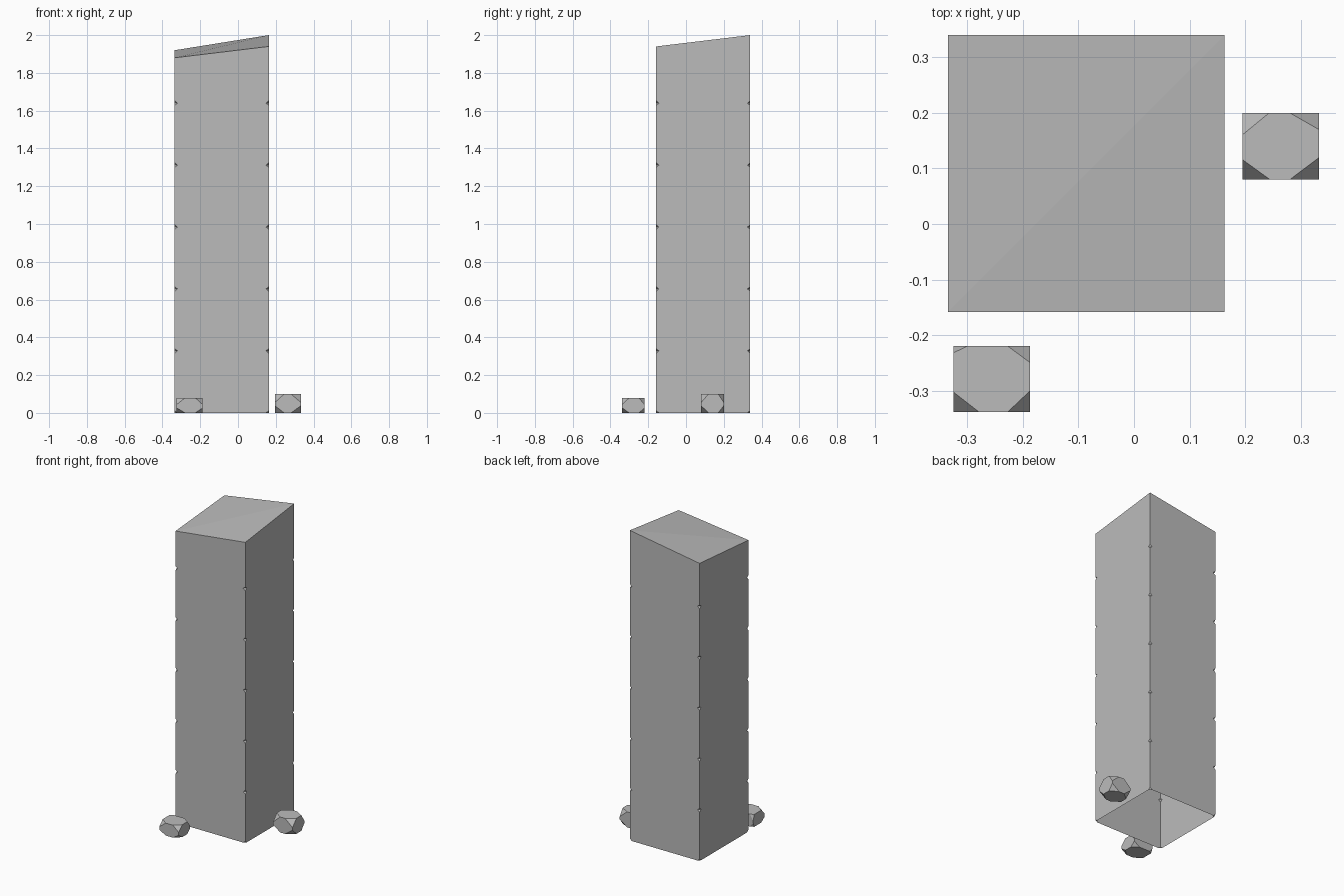
import bpy, bmesh

if "Cube" in bpy.data.objects:
    bpy.data.objects.remove(bpy.data.objects["Cube"])

stone = bpy.data.materials.new("grey stone")
stone.diffuse_color = (0.5, 0.5, 0.5, 1)
stone.use_nodes = True
stone.node_tree.nodes["Principled BSDF"].inputs["Base Color"].default_value = stone.diffuse_color


def finish(name, bm):
    bmesh.ops.recalc_face_normals(bm, faces=bm.faces[:])
    mesh = bpy.data.meshes.new(name)
    bm.to_mesh(mesh)
    bm.free()
    mesh.materials.append(stone)
    bpy.context.collection.objects.link(bpy.data.objects.new(name, mesh))


# Pillar: square shaft with nicked corner edges, slanted top, open base
X0, X1, Y0, Y1 = -0.335, 0.163, -0.158, 0.34
corners = [(X0, Y0), (X1, Y0), (X1, Y1), (X0, Y1)]
along = [(1, 0), (0, 1), (-1, 0), (0, -1)]   # direction towards the next corner
tops = [1.88, 1.94, 2.0, 1.92]
levels = [0.328 * k for k in range(6)]
DEPTH, HALF = 0.015, 0.013

bm = bmesh.new()
nicks = []
for z in levels:
    ring = []
    for i, (x, y) in enumerate(corners):
        a, b = along[i], along[i - 1]
        nick = {
            "next": bm.verts.new((x + a[0] * DEPTH, y + a[1] * DEPTH, z)),
            "prev": bm.verts.new((x - b[0] * DEPTH, y - b[1] * DEPTH, z)),
            "up": bm.verts.new((x, y, z + HALF)),
        }
        bm.faces.new((nick["next"], nick["up"], nick["prev"]))
        if z > 0:
            nick["down"] = bm.verts.new((x, y, z - HALF))
            bm.faces.new((nick["next"], nick["prev"], nick["down"]))
        ring.append(nick)
    nicks.append(ring)

# Shaft walls between nick levels, then up to the slanted top
top = [bm.verts.new((x, y, z)) for (x, y), z in zip(corners, tops)]
for k, ring in enumerate(nicks):
    for i in range(4):
        j = (i + 1) % 4
        p, q = ring[i], ring[j]
        if k + 1 < len(nicks):
            r, s = nicks[k + 1][i], nicks[k + 1][j]
            upper = [s["down"], s["prev"], r["next"], r["down"]]
        else:
            upper = [top[j], top[i]]
        bm.faces.new([p["next"], q["prev"], q["up"]] + upper + [p["up"]])
bm.faces.new((top[0], top[1], top[2]))
bm.faces.new((top[0], top[2], top[3]))
finish("pillar", bm)


# Rocks: boxes with every corner cut off by a different amount
def rock(name, low, high, cuts, z_top, z_bottom):
    bm = bmesh.new()
    size = [h - l for l, h in zip(low, high)]
    for sz in (0, 1):
        for (sx, sy), (cx, cy) in cuts.items():
            corner = (sx, sy, sz)
            for axis, cut in enumerate((cx, cy, z_top if sz else z_bottom)):
                f = list(corner)
                f[axis] = abs(f[axis] - cut)
                bm.verts.new([l + s * t for l, s, t in zip(low, size, f)])
    hull = bmesh.ops.convex_hull(bm, input=bm.verts[:])
    bmesh.ops.dissolve_limit(bm, angle_limit=0.02, verts=bm.verts[:], edges=bm.edges[:])
    finish(name, bm)


rock("front_rock", (-0.325, -0.338, 0), (-0.187, -0.22, 0.08),
     {(0, 0): (0.33, 0.30), (1, 0): (0.29, 0.32), (1, 1): (0.29, 0.25), (0, 1): (0.18, 0.10)},
     0.45, 0.33)
rock("side_rock", (0.195, 0.08, 0), (0.333, 0.20, 0.10),
     {(0, 0): (0.36, 0.30), (1, 0): (0.38, 0.33), (1, 1): (0.38, 0.25), (0, 1): (0.35, 0.33)},
     0.45, 0.38)
